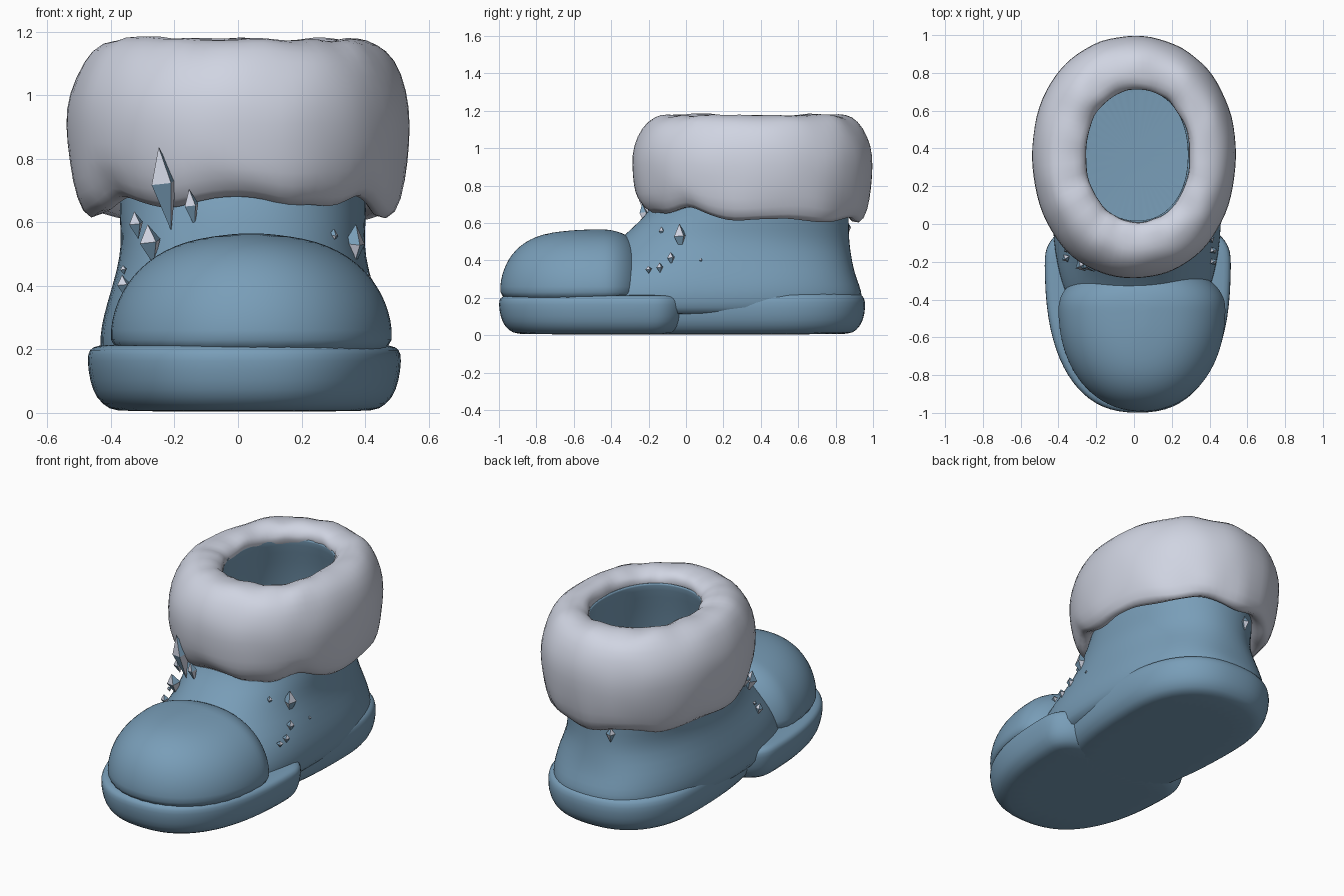
import bpy, bmesh, math, random
from mathutils import Vector, Matrix

random.seed(4)
SIDES = 40

old = bpy.data.objects.get("Cube")
if old:
    bpy.data.objects.remove(old)


def material(name, rgb):
    m = bpy.data.materials.new(name)
    m.use_nodes = True
    m.diffuse_color = (*rgb, 1)
    m.node_tree.nodes["Principled BSDF"].inputs["Base Color"].default_value = (*rgb, 1)
    return m


blue = material("frost_blue", (0.19, 0.34, 0.48))
pale = material("pale_fur", (0.63, 0.66, 0.76))


def ring(z, cx, cy, half, front, back, power=1.0):
    """Egg-shaped outline with separate front and back lengths."""
    pts = []
    for i in range(SIDES):
        a = math.tau * i / SIDES
        c, s = math.cos(a), math.sin(a)
        x = math.copysign(abs(c) ** power, c) * half
        y = math.copysign(abs(s) ** power, s) * (front if s < 0 else back)
        pts.append(Vector((cx + x, cy + y, z)))
    return pts


def finish(bm, name, mats):
    bmesh.ops.recalc_face_normals(bm, faces=bm.faces)
    me = bpy.data.meshes.new(name)
    bm.to_mesh(me)
    bm.free()
    for m in mats:
        me.materials.append(m)
    ob = bpy.data.objects.new(name, me)
    bpy.context.collection.objects.link(ob)
    return ob


def loft(name, rings, mat, closed=False):
    bm = bmesh.new()
    loops = [[bm.verts.new(p) for p in r] for r in rings]
    pairs = list(zip(loops, loops[1:]))
    if closed:
        pairs.append((loops[-1], loops[0]))
    else:
        bm.faces.new(loops[0])
        bm.faces.new(loops[-1])
    for a, b in pairs:
        for i in range(SIDES):
            j = (i + 1) % SIDES
            bm.faces.new((a[i], a[j], b[j], b[i]))
    for f in bm.faces:
        f.smooth = True
    sub = finish(bm, name, [mat]).modifiers.new("smooth", "SUBSURF")
    sub.levels = sub.render_levels = 1


# Boot upper: outer wall, narrow rim inside the fur, then the hollow and its floor
outer = [(0.08, -0.62, 0.90, 0.42), (0.15, -0.64, 0.935, 0.442), (0.21, -0.64, 0.947, 0.452),
         (0.27, -0.60, 0.928, 0.447), (0.34, -0.54, 0.90, 0.43), (0.45, -0.43, 0.88, 0.396),
         (0.53, -0.335, 0.873, 0.383), (0.60, -0.26, 0.872, 0.388), (0.67, -0.19, 0.872, 0.39),
         (0.80, -0.14, 0.85, 0.38), (1.00, -0.07, 0.79, 0.345), (1.10, 0.0, 0.73, 0.295)]
inner = [(1.12, 0.02, 0.71, 0.268), (1.08, 0.015, 0.715, 0.272), (0.96, -0.02, 0.75, 0.30),
         (0.80, -0.06, 0.79, 0.33), (0.50, -0.12, 0.83, 0.345), (0.26, -0.15, 0.83, 0.345),
         (0.25, -0.10, 0.80, 0.32)]
walls = []
for z, y0, y1, half in outer + inner:
    length = (y1 - y0) / 2
    walls.append(ring(z, 0.015, (y0 + y1) / 2, half, length, length,
                      0.8 if z < 0.4 else 0.92))
loft("boot_upper", walls, blue)

# Toe cap: a full dome that is long in front and short behind
dome = [ring(0.17, 0.042, -0.45, 0.43, 0.53, 0.22, 0.9)]
for i in range(9):
    t = math.radians(i * 10.5)
    c = math.cos(t)
    dome.append(ring(0.23 + 0.333 * math.sin(t), 0.042, -0.45,
                     0.447 * c ** 0.78, 0.548 * c ** 0.55, 0.25 * c ** 0.7, 0.95))
dome.append(ring(0.565, 0.042, -0.45, 0.03, 0.08, 0.03))
loft("toe_cap", dome, blue)

# Sole: broad forefoot and a slightly narrower heel that fills the waist
edge = [(0.004, 0.12), (0.010, 0.08), (0.045, 0.032), (0.10, 0.01),
        (0.17, 0.0), (0.20, 0.008), (0.214, 0.035), (0.215, 0.12)]
loft("forefoot_sole",
     [ring(z, 0.02, -0.20, 0.497 - d * 0.9, 0.805 - d, 0.25 - d, 0.83) for z, d in edge], blue)
heel_edge = [(0.004, 0.11), (0.010, 0.07), (0.05, 0.025), (0.11, 0.005),
             (0.18, 0.0), (0.215, 0.015), (0.24, 0.06)]
loft("heel_sole",
     [ring(z, 0.015, 0.42, 0.44 - d * 0.9, 0.95 - d, 0.542 - d, 0.84)
      for z, d in heel_edge], blue)

# Fur cuff: a fat squarish ring, f = 0 at the opening and 1 at the outside
profile = [(0.035, 1.085), (0.02, 1.13), (0.14, 1.165), (0.38, 1.18), (0.62, 1.168),
           (0.83, 1.11), (0.98, 1.01), (1.02, 0.91), (0.98, 0.79), (0.91, 0.68),
           (0.76, 0.595), (0.50, 0.645), (0.38, 0.78), (0.24, 0.98)]
cuff = []
for k, (f, z) in enumerate(profile):
    loop = ring(z, 0.02 * (1 - f), 0.362, 0.265 + 0.275 * f, 0.343 + 0.308 * f,
                0.345 + 0.29 * f, 0.95)
    inside = k in (0, 12, 13)
    for i, p in enumerate(loop):
        a = math.tau * i / SIDES
        rough = 0.003 if inside else 0.007 if 4 < k < 9 else 0.016
        p.z += random.uniform(-rough, rough)
        swing = random.uniform(-rough, rough) * 0.7
        p.x += swing * math.cos(a)
        p.y += swing * math.sin(a)
        if k in (9, 10, 11):
            # Hem lifts at the instep and at both front corners
            p.z += 0.01 * math.sin(7 * a) + 0.05 * max(0, -math.sin(a))
            p.z += 0.045 * math.exp(-((abs(p.x) - 0.4) / 0.07) ** 2 - (p.y / 0.06) ** 2)
    cuff.append(loop)
loft("fur_cuff", cuff, pale, closed=True)


# Ice crystals: four-sided double points with alternating colours
def crystal(name, place, length, width, lean, flip):
    bm = bmesh.new()
    top = bm.verts.new((0, 0, length * 0.5))
    low = bm.verts.new((0, 0, -length * 0.5))
    mid = [bm.verts.new((math.cos(i * math.pi / 2) * width / 2,
                         math.sin(i * math.pi / 2) * width / 2, length * 0.08))
           for i in range(4)]
    for i in range(4):
        a, b = mid[i], mid[(i + 1) % 4]
        bm.faces.new((a, b, top)).material_index = (i + flip) % 2
        bm.faces.new((b, a, low)).material_index = (i + 1 + flip) % 2
    turn = (Matrix.Rotation(lean, 4, "Y") @ Matrix.Rotation(abs(lean), 4, "X")
            @ Matrix.Rotation(0.5, 4, "Z"))
    bmesh.ops.transform(bm, matrix=Matrix.Translation(place) @ turn, verts=bm.verts)
    finish(bm, name, [pale, blue])


right_side = [(-0.23, -0.21, 0.705, 0.27, 0.09), (-0.145, -0.225, 0.645, 0.12, 0.05),
              (-0.32, -0.11, 0.59, 0.09, 0.05), (-0.275, -0.215, 0.53, 0.13, 0.075),
              (-0.36, -0.18, 0.40, 0.07, 0.045), (-0.36, -0.14, 0.45, 0.03, 0.025)]
left_side = [(0.365, -0.03, 0.52, 0.15, 0.075), (0.30, -0.13, 0.555, 0.05, 0.035),
             (0.405, -0.08, 0.41, 0.07, 0.045), (0.42, -0.14, 0.36, 0.055, 0.04),
             (0.42, -0.20, 0.35, 0.04, 0.04), (0.42, 0.08, 0.40, 0.025, 0.02)]
heel_side = [(-0.10, 0.86, 0.57, 0.09, 0.05)]
for label, group, lean, flip in (("right", right_side, -0.15, 0), ("left", left_side, 0.08, 1),
                                 ("heel", heel_side, 0.0, 1)):
    for n, (x, y, z, length, width) in enumerate(group):
        crystal(f"{label}_crystal_{n + 1}", (x, y, z), length, width, lean, flip)
